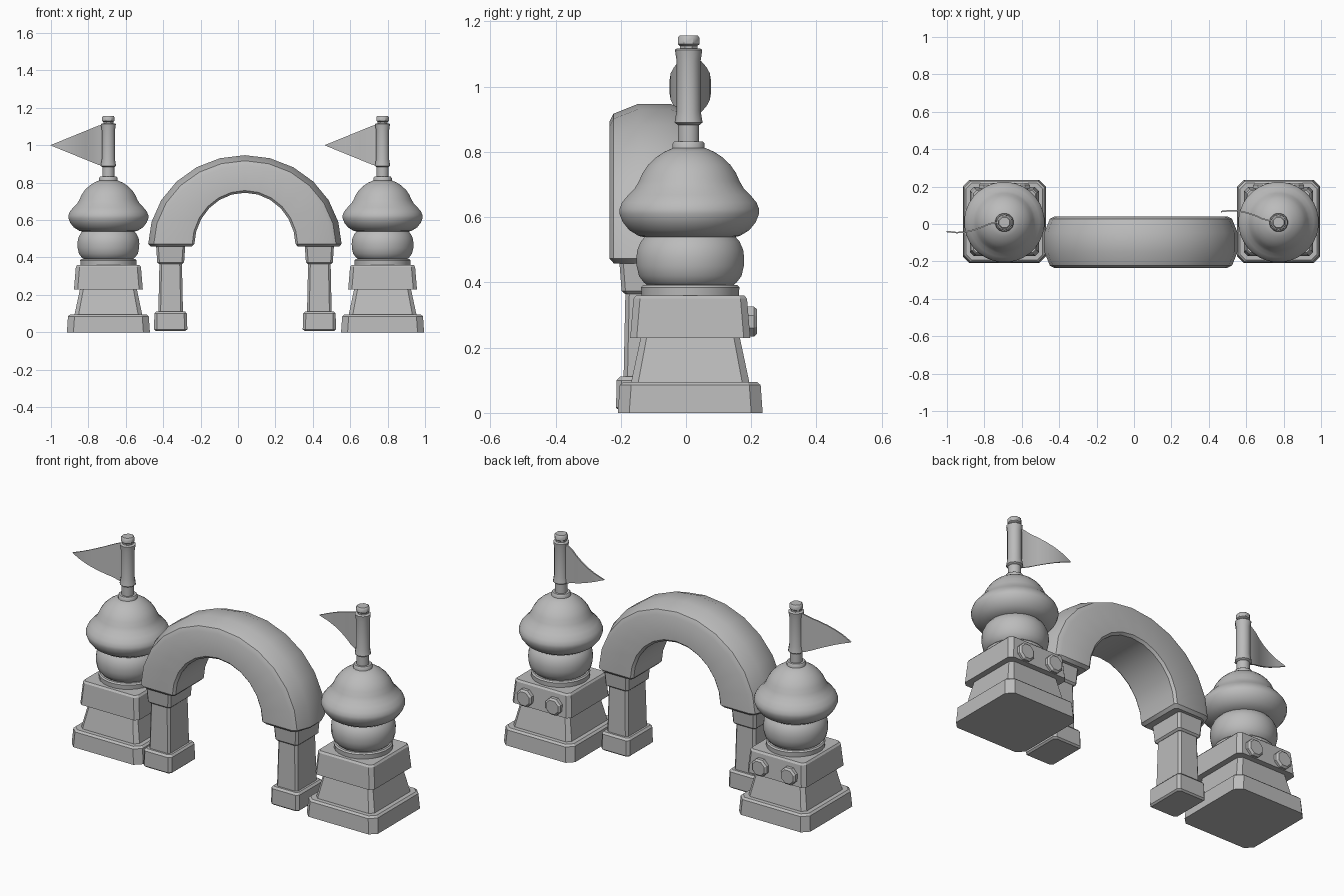
import bpy, bmesh, math
from mathutils import Matrix

if "Cube" in bpy.data.objects:
    bpy.data.objects.remove(bpy.data.objects["Cube"])

stone = bpy.data.materials.new("grey_stone")
stone.diffuse_color = (0.5, 0.5, 0.5, 1)
stone.use_nodes = True
stone.node_tree.nodes["Principled BSDF"].inputs["Base Color"].default_value = stone.diffuse_color


def make(name, rings, matrix=None, smooth=None, cap=True):
    """Skin a list of closed rings into one solid."""
    bm = bmesh.new()
    loops = [[bm.verts.new(p) for p in r] for r in rings]
    n = len(loops[0])
    for a, b in zip(loops, loops[1:]):
        for i in range(n):
            j = (i + 1) % n
            bm.faces.new((a[i], a[j], b[j], b[i]))
    if cap:
        bm.faces.new(loops[0][::-1])
        bm.faces.new(loops[-1])
    bmesh.ops.recalc_face_normals(bm, faces=bm.faces)
    if matrix:
        bm.transform(matrix)
    me = bpy.data.meshes.new(name)
    bm.to_mesh(me)
    bm.free()
    me.materials.append(stone)
    ob = bpy.data.objects.new(name, me)
    bpy.context.collection.objects.link(ob)
    if smooth:
        bpy.ops.object.select_all(action='DESELECT')
        ob.select_set(True)
        bpy.context.view_layer.objects.active = ob
        bpy.ops.object.shade_smooth_by_angle(angle=math.radians(smooth))
    return ob


def block(name, x, y, levels):
    """Box with cut corners; levels are (z, half x, half y, corner)."""
    rings = []
    for z, a, b, c in levels:
        rings.append([(x + px, y + py, z) for px, py in (
            (a, -b + c), (a, b - c), (a - c, b), (-a + c, b),
            (-a, b - c), (-a, -b + c), (-a + c, -b), (a - c, -b))])
    return make(name, rings)


def lathe(name, x, y, profile, sides, matrix=None, smooth=40):
    """Turned part; profile is (radius, z)."""
    rings = [[(r * math.cos(2 * math.pi * (i + .5) / sides),
               r * math.sin(2 * math.pi * (i + .5) / sides), z)
              for i in range(sides)] for r, z in profile]
    return make(name, rings, matrix or Matrix.Translation((x, y, 0)), smooth)


def tower(side, x, wave):
    y = 0.013
    # stepped square base
    block(side + "_tower_base", x, y, [
        (0, .222, .222, .035), (.085, .216, .216, .035), (.095, .205, .205, .03)])
    block(side + "_tower_taper", x, y, [(.09, .182, .182, .022), (.24, .15, .15, .018)])
    block(side + "_tower_block", x, y, [
        (.23, .184, .184, .02), (.35, .174, .174, .02), (.36, .166, .166, .016)])
    # two round studs on the back
    for k in (-1, 1):
        m = Matrix.Translation((x + k * .09, y, .28)) @ Matrix.Rotation(-math.pi / 2, 4, 'X')
        lathe(side + "_back_stud", 0, 0, [(.05, .12), (.05, .195), (.04, .205)], 8, m, 30)
    # collar, ball and onion dome
    lathe(side + "_collar", x, y, [(.15, .355), (.152, .385), (.145, .392)], 24)
    lathe(side + "_ball", x, y, [
        (.125, .385), (.143, .40), (.158, .42), (.165, .45), (.166, .475),
        (.163, .50), (.152, .525), (.135, .545)], 32)
    lathe(side + "_onion_dome", x, y - .003, [
        (.12, .535), (.155, .542), (.185, .56), (.205, .585), (.215, .61),
        (.215, .625), (.207, .645), (.188, .668), (.168, .688), (.155, .71),
        (.144, .735), (.127, .76), (.103, .783), (.077, .80), (.05, .812)], 32)
    # pole with sleeve and finial
    lathe(side + "_pole_ring", x, y - .005, [(.05, .80), (.05, .825), (.045, .832)], 16)
    lathe(side + "_pole", x, y - .005, [(.033, .82), (.033, .89)], 12)
    lathe(side + "_pole_sleeve", x, y - .005, [
        (.034, .883), (.043, .89), (.037, .925), (.037, 1.08), (.042, 1.113),
        (.036, 1.117)], 10)
    lathe(side + "_finial", x, y - .005, [
        (.029, 1.11), (.029, 1.125), (.036, 1.13), (.036, 1.15), (.03, 1.157)], 8)
    # waving pennant
    rings = []
    for d, s in ((.02, 0), (.05, .005), (.085, .014), (.12, .03), (.165, .046),
                 (.21, .056), (.255, .059), (.309, .053)):
        h = .112 * (.311 - d) / .275
        h = min(h, .11)
        yy = y + wave * s
        rings.append([(x - d, yy - .004, 1 - h), (x - d, yy + .004, 1 - h),
                      (x - d, yy + .004, 1 + h), (x - d, yy - .004, 1 + h)])
    make(side + "_pennant", rings, smooth=40)


tower("left", -.693, -1)
tower("right", .773, 1)

# arch: cross-section (y offset, inner/outer share, radial nudge) swept over half an ellipse
AX, AY, AZ = .037, -.0975, .465
section = [(-.125, 0, 0), (-.1375, 0, .012), (-.1375, 1, -.055), (-.125, 1, -.03),
           (-.05, 1, 0), (.05, 1, 0), (.125, 1, -.03), (.1375, 1, -.055),
           (.1375, 0, .012), (.125, 0, 0)]


def arch_ring(angle, drop=0, inset=0):
    ring = []
    for dy, t, nudge in section:
        nudge += inset if t == 0 else -inset
        a = (.517 if t else .27) + nudge
        b = (.482 if t else .281) + nudge
        yy = dy - math.copysign(inset, dy)
        ring.append((AX + a * math.cos(angle), AY + yy, AZ + b * math.sin(angle) - drop))
    return ring


SEG = 12
rings = [arch_ring(0, .007, .014)]
rings += [arch_ring(math.pi * i / SEG, -.008 if i in (0, SEG) else 0) for i in range(SEG + 1)]
rings.append(arch_ring(math.pi, .007, .014))
make("arch", rings, smooth=32)

# arch legs
for side, x in (("left", -.36), ("right", .435)):
    block(side + "_leg_foot", x, AY, [
        (.008, .08, .108, .012), (.016, .089, .117, .015),
        (.10, .087, .115, .015), (.111, .077, .105, .012)])
    block(side + "_leg_shaft", x, AY, [(.10, .066, .094, .012), (.38, .06, .088, .012)])
    block(side + "_leg_capital", x, AY, [
        (.365, .062, .09, .01), (.374, .072, .1, .012), (.465, .078, .107, .012)])
